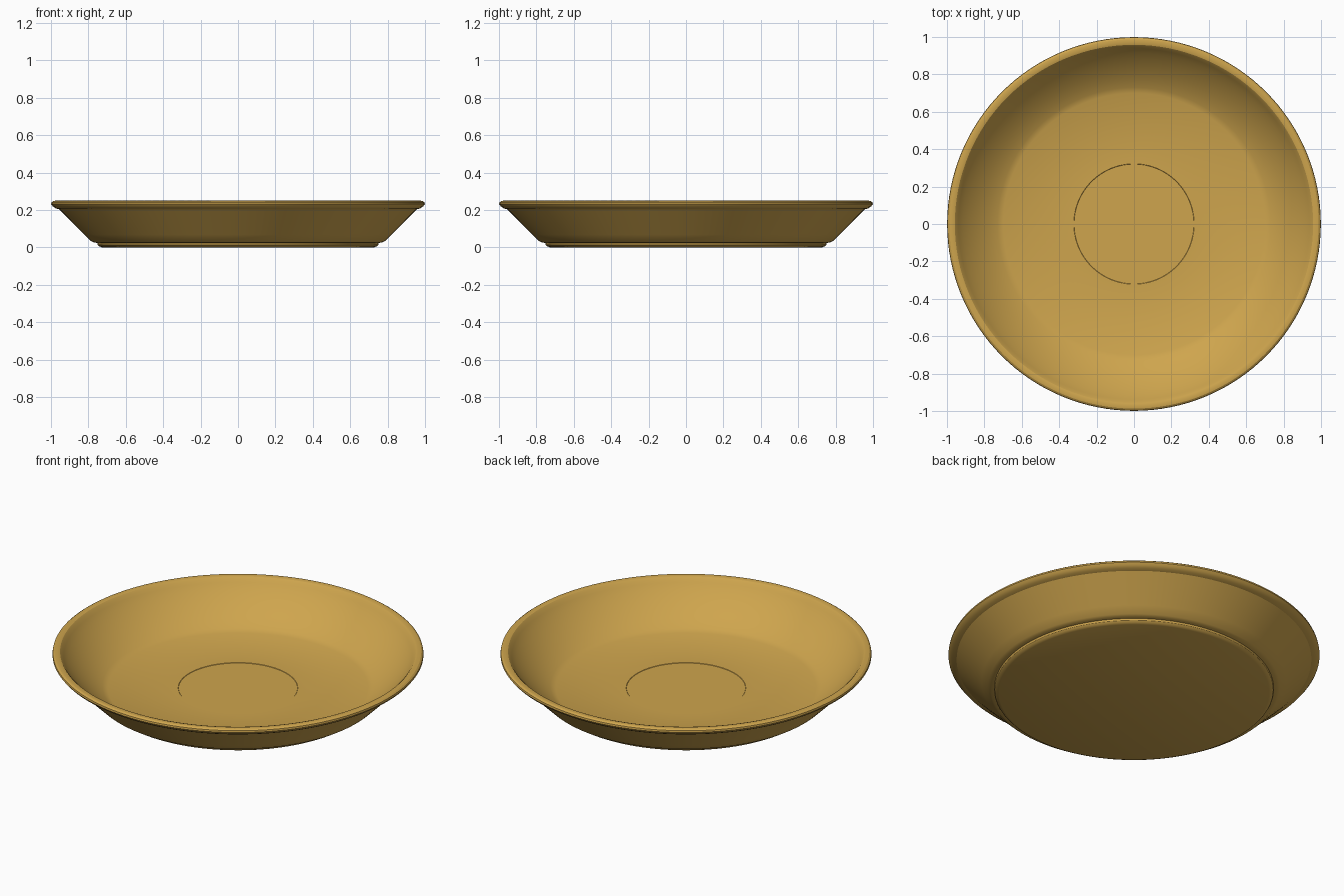
import bpy
import bmesh
import math

cube = bpy.data.objects.get("Cube")
if cube:
    bpy.data.objects.remove(cube, do_unlink=True)

SEGMENTS = 128

# Glazed ochre clay
ochre = bpy.data.materials.new("ochre_clay")
ochre.use_nodes = True
colour = (0.62, 0.376, 0.075, 1)
ochre.diffuse_color = colour
ochre.node_tree.nodes["Principled BSDF"].inputs["Base Color"].default_value = colour


def lathe(name, profile):
    """Spin a (radius, height) profile around z; both ends lie on the axis."""
    bm = bmesh.new()
    verts = [bm.verts.new((r, 0, z)) for r, z in profile]
    edges = [bm.edges.new(pair) for pair in zip(verts, verts[1:])]
    bmesh.ops.spin(bm, geom=verts + edges, axis=(0, 0, 1), cent=(0, 0, 0),
                   angle=math.tau, steps=SEGMENTS, use_duplicate=False)
    bmesh.ops.remove_doubles(bm, verts=bm.verts, dist=0.0005)
    bmesh.ops.recalc_face_normals(bm, faces=bm.faces)
    mesh = bpy.data.meshes.new(name)
    bm.to_mesh(mesh)
    bm.free()
    mesh.materials.append(ochre)
    obj = bpy.data.objects.new(name, mesh)
    bpy.context.collection.objects.link(obj)
    bpy.ops.object.select_all(action='DESELECT')
    obj.select_set(True)
    bpy.context.view_layer.objects.active = obj
    bpy.ops.object.shade_smooth_by_angle(angle=math.radians(25))
    return obj


# Foot and sloping outer wall
outside = [(0, 0), (0.727, 0), (0.742, 0.006), (0.75, 0.014), (0.752, 0.024),
           (0.77, 0.026), (0.785, 0.033), (0.82, 0.068), (0.955, 0.203)]
# Rounded rim
rim = [(0.975, 0.209), (0.99, 0.219), (0.999, 0.231), (0.997, 0.241),
       (0.987, 0.248), (0.972, 0.25), (0.958, 0.246), (0.949, 0.237)]
# Curved inner wall, floor and its shallow centre disc
inside = [(0.938, 0.221), (0.915, 0.193), (0.885, 0.161), (0.85, 0.128),
          (0.81, 0.095), (0.77, 0.067), (0.73, 0.044), (0.7, 0.031),
          (0.322, 0.031), (0.32, 0.029), (0, 0.029)]

lathe("shallow_dish", outside + rim + inside)
